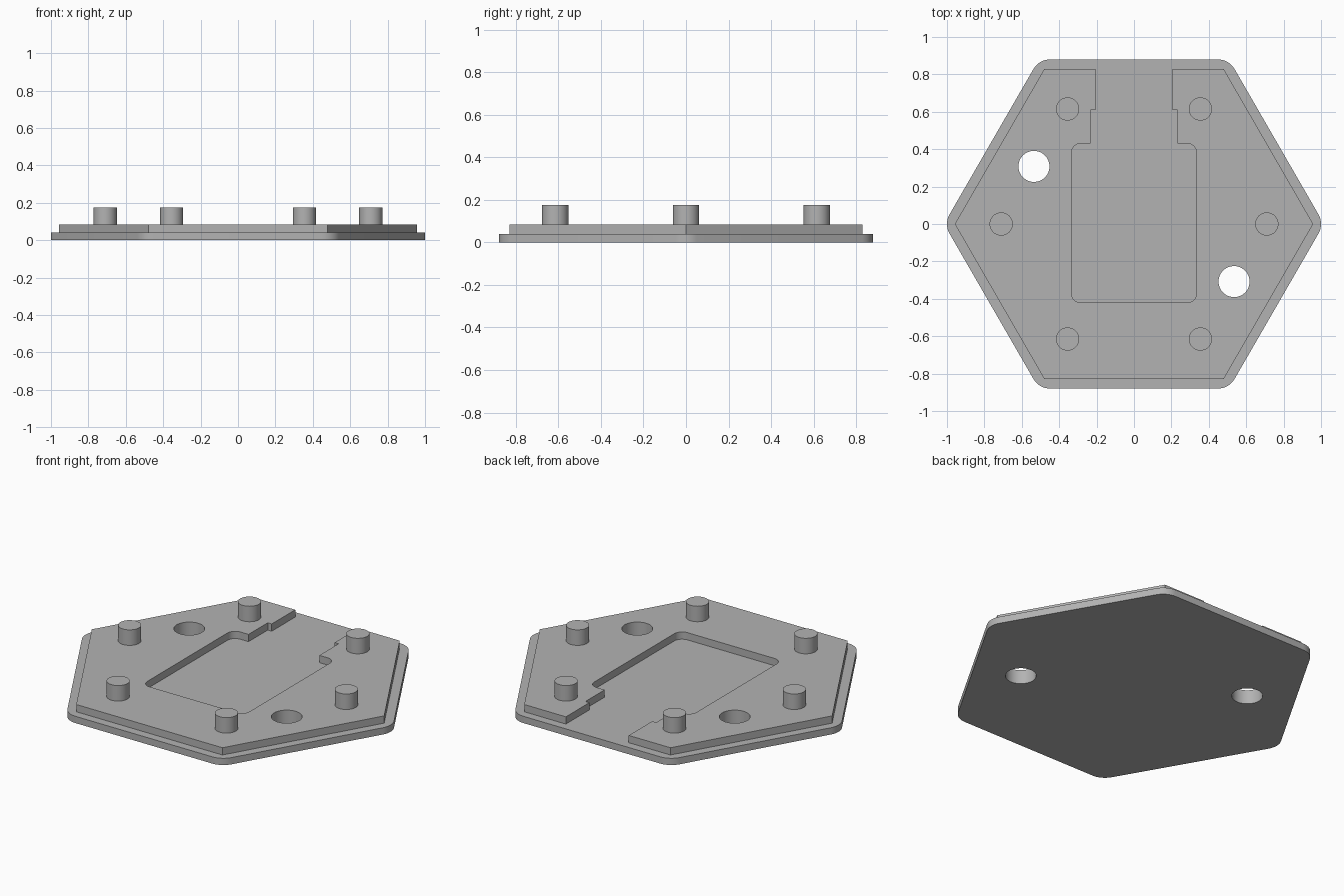
import bpy
import bmesh
from math import cos, sin, tan, pi, radians
from mathutils import Vector

cube = bpy.data.objects.get("Cube")
if cube:
    bpy.data.objects.remove(cube, do_unlink=True)

grey = bpy.data.materials.new("plain_grey")
grey.use_nodes = True
GREY = (0.45, 0.45, 0.45, 1.0)
grey.diffuse_color = GREY
grey.node_tree.nodes["Principled BSDF"].inputs["Base Color"].default_value = GREY

BASE_TOP, PLATE_TOP, PEG_TOP = 0.04, 0.083, 0.175


def ring(radius, count, centre=(0, 0)):
    return [Vector((centre[0] + radius * cos(2 * pi * i / count),
                    centre[1] + radius * sin(2 * pi * i / count))) for i in range(count)]


def rounded(points, radius, steps=8):
    """Replace every corner of a closed outline with an arc."""
    out = []
    for i, p in enumerate(points):
        a = (points[i - 1] - p).normalized()
        b = (points[(i + 1) % len(points)] - p).normalized()
        half = a.angle(b) / 2
        centre = p + (a + b).normalized() * radius / sin(half)
        start = p + a * radius / tan(half) - centre
        end = p + b * radius / tan(half) - centre
        sweep = start.angle_signed(end)
        for k in range(steps + 1):
            t = -sweep * k / steps
            out.append(centre + Vector((start.x * cos(t) - start.y * sin(t),
                                        start.x * sin(t) + start.y * cos(t))))
    return out


def slab(name, outlines, z0, z1):
    """Extrude an outline, with any inner outlines as through holes."""
    curve = bpy.data.curves.new(name, "CURVE")
    curve.dimensions, curve.fill_mode = "2D", "BOTH"
    curve.extrude = (z1 - z0) / 2
    for outline in outlines:
        spline = curve.splines.new("POLY")
        spline.points.add(len(outline) - 1)
        for point, p in zip(spline.points, outline):
            point.co = (p.x, p.y, 0, 1)
        spline.use_cyclic_u = True
    helper = bpy.data.objects.new(name + "_outline", curve)
    bpy.context.collection.objects.link(helper)
    bpy.context.view_layer.update()
    graph = bpy.context.evaluated_depsgraph_get()
    mesh = bpy.data.meshes.new_from_object(helper.evaluated_get(graph))
    bpy.data.objects.remove(helper, do_unlink=True)

    bm = bmesh.new()
    bm.from_mesh(mesh)
    bmesh.ops.translate(bm, verts=bm.verts, vec=(0, 0, (z0 + z1) / 2))
    bmesh.ops.remove_doubles(bm, verts=bm.verts, dist=1e-5)
    bmesh.ops.recalc_face_normals(bm, faces=bm.faces)
    bm.to_mesh(mesh)
    bm.free()
    mesh.materials.clear()
    mesh.materials.append(grey)
    obj = bpy.data.objects.new(name, mesh)
    bpy.context.collection.objects.link(obj)
    bpy.ops.object.select_all(action="DESELECT")
    obj.select_set(True)
    bpy.context.view_layer.objects.active = obj
    bpy.ops.object.shade_smooth_by_angle(angle=radians(30))
    return obj


# Two through holes shared by both layers
holes = [ring(0.083, 48, c) for c in ((-0.535, 0.308), (0.535, -0.308))]

# Base: hexagon with rounded corners
slab("base_plate", [rounded(ring(1.016, 6), 0.104)] + holes, 0, BASE_TOP)

# Raised plate: hexagon with a stepped pocket open at the back
pocket = rounded([Vector(p) for p in
                  ((0.335, 0.43), (0.335, -0.42), (-0.335, -0.42), (-0.335, 0.43))], 0.05)
neck_right = [Vector(p) for p in ((0.206, 0.83), (0.206, 0.61), (0.232, 0.61), (0.232, 0.43))]
neck_left = [Vector((-p.x, p.y)) for p in reversed(neck_right)]
hexagon = ring(0.958, 6)
outline = hexagon[2:] + hexagon[:2] + neck_right + pocket + neck_left
slab("raised_plate", [outline] + holes, BASE_TOP, PLATE_TOP)

# Six locating pegs
for i, c in enumerate(ring(0.71, 6)):
    slab(f"peg_{i + 1}", [ring(0.062, 40, c)], PLATE_TOP, PEG_TOP)
